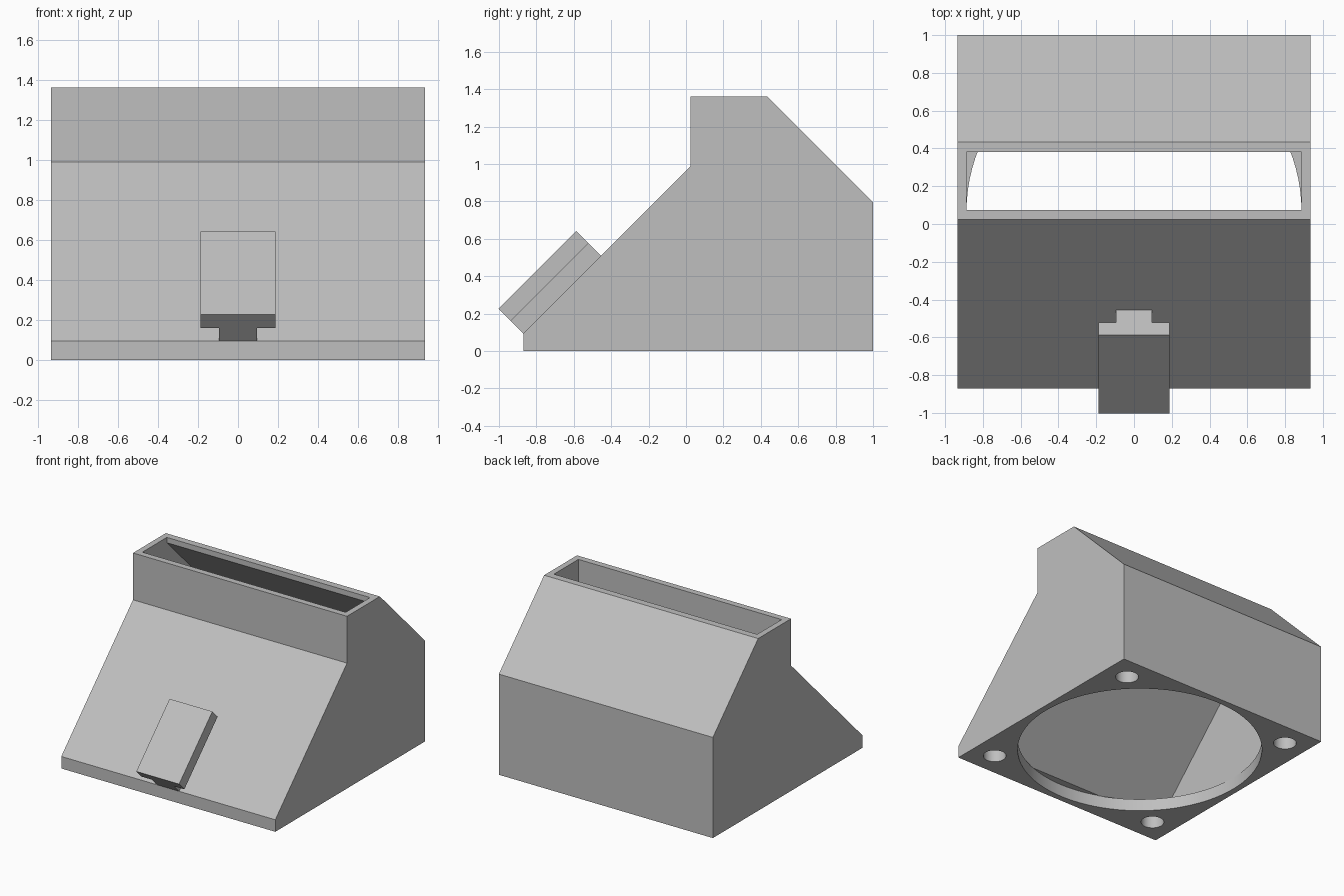
import bpy, bmesh
from mathutils import Vector

cube = bpy.data.objects.get("Cube")
if cube:
    bpy.data.objects.remove(cube)

grey = bpy.data.materials.new("plain_grey")
grey.use_nodes = True
colour = (0.52, 0.52, 0.52, 1)
grey.diffuse_color = colour
grey.node_tree.nodes["Principled BSDF"].inputs["Base Color"].default_value = colour

HALF = 0.935            # half width of the square base
MID_Y = 0.065           # centre of the base and fan opening
WALL = 0.047
INNER = HALF - WALL
FLOOR = 0.095


def make_object(name, bm):
    bmesh.ops.recalc_face_normals(bm, faces=bm.faces)
    mesh = bpy.data.meshes.new(name)
    bm.to_mesh(mesh)
    bm.free()
    mesh.materials.append(grey)
    obj = bpy.data.objects.new(name, mesh)
    bpy.context.collection.objects.link(obj)
    return obj


def prism(name, points, sweep):
    """Extrude a flat outline along a vector."""
    bm = bmesh.new()
    face = bm.faces.new([bm.verts.new(p) for p in points])
    new = bmesh.ops.extrude_face_region(bm, geom=[face])["geom"]
    verts = [g for g in new if isinstance(g, bmesh.types.BMVert)]
    bmesh.ops.translate(bm, verts=verts, vec=sweep)
    return make_object(name, bm)


def side_prism(name, profile, half):
    return prism(name, [(-half, y, z) for y, z in profile], (2 * half, 0, 0))


def cylinder(name, x, y, radius, top, sides):
    bm = bmesh.new()
    bmesh.ops.create_cone(bm, cap_ends=True, segments=sides, radius1=radius,
                          radius2=radius, depth=top + 0.1)
    bmesh.ops.translate(bm, verts=bm.verts, vec=(x, y, (top - 0.1) / 2))
    return make_object(name, bm)


def cut(target, cutter):
    mod = target.modifiers.new("cut", 'BOOLEAN')
    mod.operation = 'DIFFERENCE'
    mod.solver = 'EXACT'
    mod.object = cutter
    bpy.context.view_layer.objects.active = target
    bpy.ops.object.modifier_apply(modifier=mod.name)
    bpy.data.objects.remove(cutter)


# Duct body
duct = side_prism("duct_body", [
    (-0.87, 0), (1, 0), (1, 0.795), (0.435, 1.36),
    (0.025, 1.36), (0.025, 0.99), (-0.87, 0.095)], HALF)

# Hollow inside, open at the top slot
cut(duct, side_prism("cavity_cutter", [
    (-0.768, FLOOR), (1 - WALL, FLOOR), (1 - WALL, 0.745), (0.38, 1.318),
    (0.38, 1.5), (0.075, 1.5), (0.075, 0.938)], INNER))

# Round fan opening and four screw holes through the floor
cut(duct, cylinder("fan_opening_cutter", 0, MID_Y, INNER - 0.001, FLOOR + 0.002, 96))
for sx in (-1, 1):
    for sy in (-1, 1):
        cut(duct, cylinder("screw_hole_cutter", sx * 0.748, MID_Y + sy * 0.748,
                           0.083, FLOOR + 0.03, 32))

# T-shaped mounting clip running up the front slope
out = Vector((0, -0.066, 0.066))
foot = Vector((0, -0.87, 0.095))
section = [(-0.095, -0.2), (0.095, -0.2), (0.095, 1), (0.187, 1),
           (0.187, 2), (-0.187, 2), (-0.187, 1), (-0.095, 1)]
clip = prism("mounting_clip",
             [foot + Vector((x, 0, 0)) + out * n for x, n in section],
             (0, 0.415, 0.415))

# Smooth round walls, sharp edges elsewhere
bpy.ops.object.select_all(action='DESELECT')
for obj in (duct, clip):
    obj.select_set(True)
bpy.context.view_layer.objects.active = duct
bpy.ops.object.shade_smooth_by_angle(angle=0.5)
